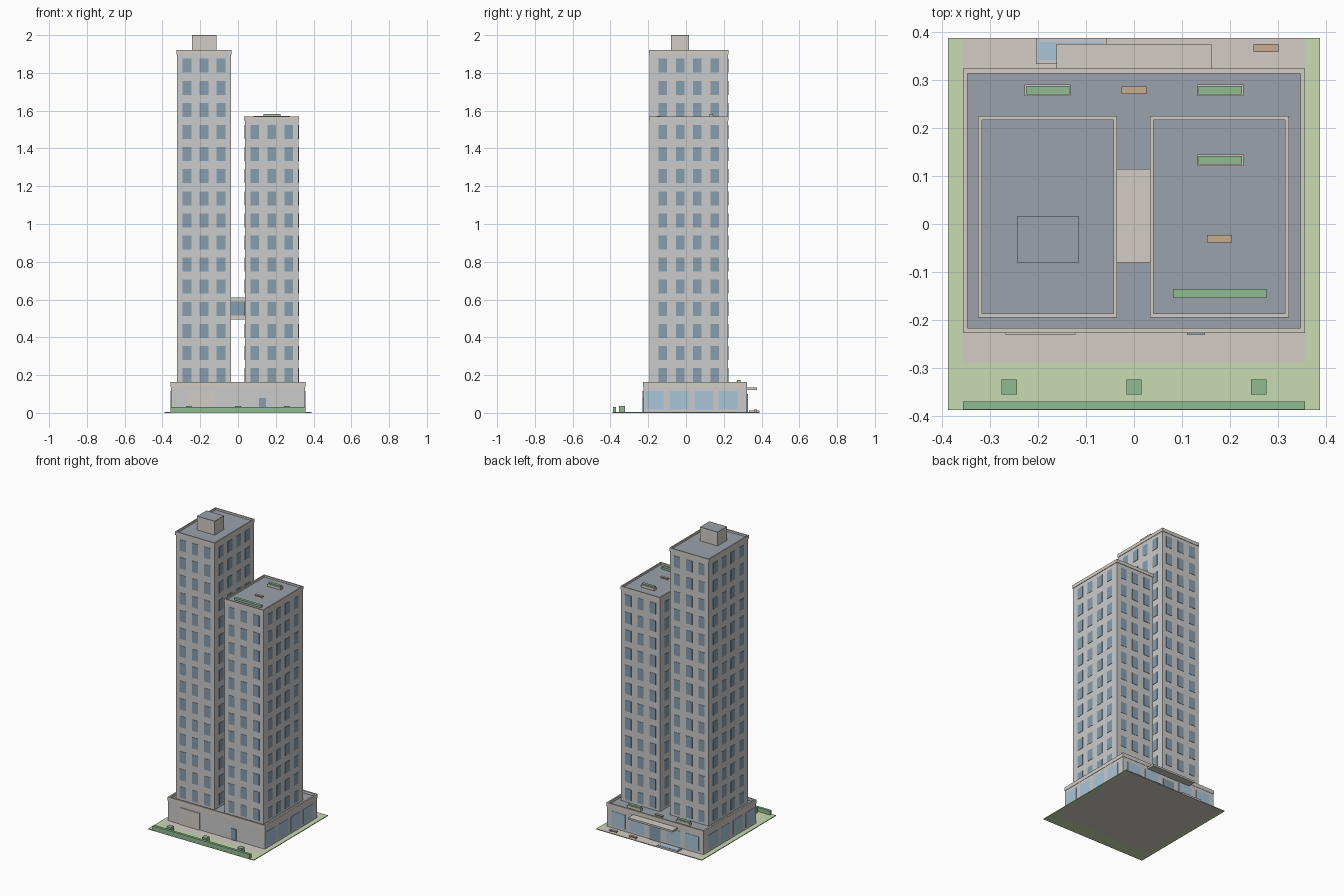
import bpy, bmesh
from mathutils import Vector

if "Cube" in bpy.data.objects:
    bpy.data.objects.remove(bpy.data.objects["Cube"])


def material(name, rgb):
    m = bpy.data.materials.new(name)
    m.diffuse_color = (*rgb, 1)
    m.use_nodes = True
    m.node_tree.nodes["Principled BSDF"].inputs["Base Color"].default_value = m.diffuse_color
    return m


WALL = material("wall", (0.80, 0.82, 0.83))
STONE = material("stone", (0.65, 0.61, 0.56))
ROOF = material("roof", (0.33, 0.36, 0.41))
WINDOW = material("window", (0.24, 0.34, 0.43))
GLASS = material("glass", (0.39, 0.56, 0.69))
GRASS = material("grass", (0.58, 0.71, 0.44))
HEDGE = material("hedge", (0.28, 0.50, 0.29))
WOOD = material("wood", (0.58, 0.42, 0.29))


def boxes(name, mat, *spans):
    """One object from boxes given as (x0, x1, y0, y1, z0, z1)."""
    bm = bmesh.new()
    for x0, x1, y0, y1, z0, z1 in spans:
        verts = bmesh.ops.create_cube(bm, size=1)["verts"]
        for v in verts:
            v.co = Vector(((x0 + x1) / 2 + v.co.x * (x1 - x0),
                           (y0 + y1) / 2 + v.co.y * (y1 - y0),
                           (z0 + z1) / 2 + v.co.z * (z1 - z0)))
    me = bpy.data.meshes.new(name)
    bm.to_mesh(me)
    bm.free()
    me.materials.append(mat)
    ob = bpy.data.objects.new(name, me)
    bpy.context.collection.objects.link(ob)
    return ob


def parapet(name, x0, x1, y0, y1, z0, z1, w):
    boxes(name, STONE,
          (x0, x1, y0, y0 + w, z0, z1), (x0, x1, y1 - w, y1, z0, z1),
          (x0, x0 + w, y0 + w, y1 - w, z0, z1), (x1 - w, x1, y0 + w, y1 - w, z0, z1))


def planter(name, x, y, z0, z1):
    boxes(name + "_box", STONE, (x - .048, x + .048, y - .012, y + .012, z0, z1 - .008))
    boxes(name + "_plants", HEDGE, (x - .045, x + .045, y - .009, y + .009, z1 - .008, z1))


def bench(name, x, y, z):
    boxes(name + "_seat", WOOD, (x - .026, x + .026, y - .008, y + .008, z + .006, z + .012))
    boxes(name + "_legs", WOOD, *[(x + s - .003, x + s + .003, y - .006, y + .006, z, z + .006)
                                  for s in (-.02, .02)])


# Site
G = 0.005
boxes("plaza", STONE, (-.357, .357, -.29, .388, 0, G))
boxes("lawn", GRASS, (-.388, -.357, -.388, .388, 0, G), (.357, .388, -.388, .388, 0, G),
      (-.357, .357, -.388, -.29, 0, G))
boxes("front_hedge", HEDGE, (-.357, .357, -.387, -.37, G, .032))
boxes("shrubs", HEDGE, *[(x - .016, x + .016, -.356, -.324, G, .037) for x in (-.26, 0, .26)])
boxes("pool_rim", WALL, (-.204, -.056, .334, .388, G, .012))
boxes("pool_water", GLASS, (-.197, -.063, .342, .379, .010, .0135))
bench("plaza_bench_east", .275, .367, G)
bench("plaza_bench_middle", .13, .367, G)

# Podium
PY0, PY1 = -.227, .324
boxes("podium", WALL, (-.355, .355, PY0 + .002, PY1 - .002, G, .14))
boxes("podium_roof", ROOF, (-.35, .35, PY0 + .005, PY1 - .005, .138, .148))
parapet("podium_parapet", -.357, .357, PY0, PY1, .138, .163, .01)
shop = []
for y in (-.166, -.036, .094, .224):
    for s in (-1, 1):
        shop.append((min(s * .35, s * .357), max(s * .35, s * .357), y - .048, y + .048, .02, .115))
for x in (-.27, -.132, .132, .27):
    shop.append((x - .05, x + .05, PY1 - .01, PY1, .02, .115))
boxes("shop_windows", GLASS, *shop)
boxes("entrance_door", WINDOW, (-.04, .04, PY1 - .01, PY1 + .003, G, .10))
boxes("entrance_canopy", STONE, (-.162, .162, PY1 - .004, .375, .122, .134))
boxes("garage_door", STONE, (-.268, -.122, PY0 - .003, PY0 + .01, G, .117))
boxes("service_door", WINDOW, (.11, .148, PY0 - .003, PY0 + .01, G, .08))
planter("podium_planter_west", -.18, .279, .148, .175)
planter("podium_planter_east", .18, .279, .148, .175)
bench("podium_bench", 0, .279, .148)

# Towers
TY0, TY1 = -.195, .225


def tower(name, cx, top, floors):
    x0, x1, y0, y1 = cx - .142, cx + .142, TY0 + .003, TY1 - .003
    boxes(name, WALL, (x0, x1, y0, y1, .145, top - .02))
    boxes(name + "_roof", ROOF, (x0, x1, y0, y1, top - .02, top - .012))
    parapet(name + "_parapet", cx - .145, cx + .145, TY0, TY1, top - .022, top, .008)
    panes, e, h, w = [], .002, .037, .0225
    for k in range(floors):
        z = .2 + .117 * k
        for i in (-1, 0, 1):
            x = cx + i * .09
            for y in (y0, y1):
                panes.append((x - w, x + w, y - e, y + e, z - h, z + h))
        for j in (-1.5, -.5, .5, 1.5):
            y = (TY0 + TY1) / 2 + j * .0915
            for x in (x0, x1):
                panes.append((x - e, x + e, y - w, y + w, z - h, z + h))
    boxes(name + "_windows", WINDOW, *panes)


tower("tall_tower", -.18, 1.92, 15)
tower("short_tower", .178, 1.57, 12)

# Rooftop parts
boxes("plant_room", STONE, (-.244, -.115, -.08, .017, 1.905, 1.996))
boxes("plant_room_roof", ROOF, (-.244, -.115, -.08, .017, 1.996, 2.0))
planter("tower_planter", .18, .133, 1.558, 1.582)
bench("tower_bench", .178, -.031, 1.558)
boxes("tower_hedge", HEDGE, (.081, .276, -.154, -.136, 1.558, 1.572))

# Sky bridge
boxes("bridge_slabs", STONE, (-.038, .036, -.08, .115, .495, .515), (-.038, .036, -.08, .115, .59, .61))
boxes("bridge_glazing", WINDOW, (-.038, .036, -.077, .112, .515, .59))
